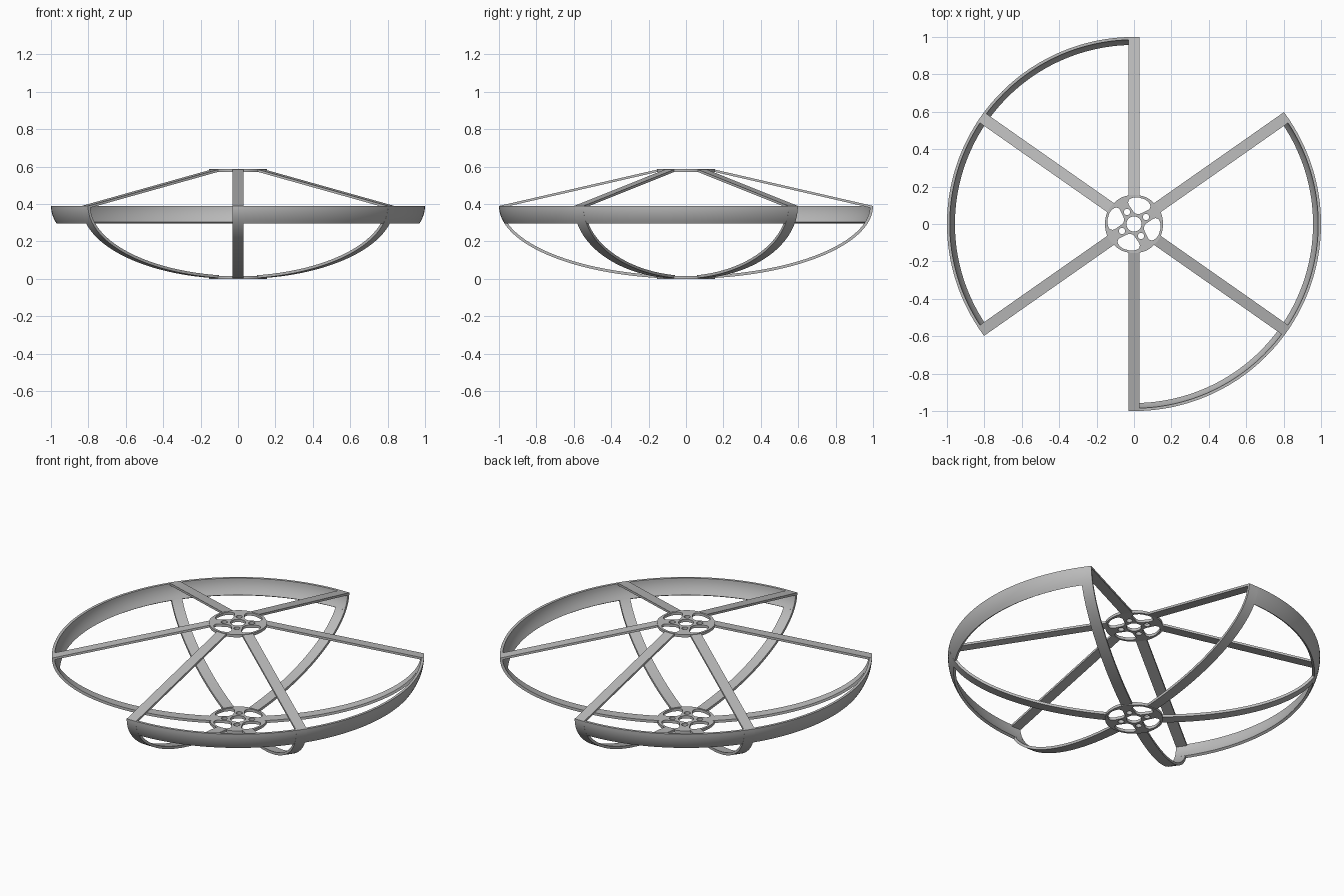
import bpy, bmesh
from math import sin, cos, pi, radians, degrees, asin, acos
from mathutils import Matrix, Vector

if "Cube" in bpy.data.objects:
    bpy.data.objects.remove(bpy.data.objects["Cube"])

RIM_Z, RIM_LOW, TOP = 0.39, 0.295, 0.587
THICK, HALF_W, HUB_R, HUB_T = 0.015, 0.03, 0.155, 0.016
SPOKES = [35, 90, 145, 215, 270, 325]

grey = bpy.data.materials.new("grey plastic")
grey.use_nodes = True
grey.diffuse_color = (0.5, 0.5, 0.5, 1)
grey.node_tree.nodes["Principled BSDF"].inputs["Base Color"].default_value = (0.5, 0.5, 0.5, 1)


def add_object(name, mesh, angle=30):
    obj = bpy.data.objects.new(name, mesh)
    bpy.context.scene.collection.objects.link(obj)
    mesh.materials.clear()
    mesh.materials.append(grey)
    bpy.ops.object.select_all(action="DESELECT")
    obj.select_set(True)
    bpy.context.view_layer.objects.active = obj
    bpy.ops.object.shade_smooth_by_angle(angle=radians(angle))
    return obj


def loft(name, sections, turn=0):
    """Skin a row of closed cross-sections and cap both ends."""
    bm = bmesh.new()
    rows = [[bm.verts.new(p) for p in s] for s in sections]
    n = len(rows[0])
    for a, b in zip(rows, rows[1:]):
        for i in range(n):
            j = (i + 1) % n
            bm.faces.new((a[i], a[j], b[j], b[i]))
    bm.faces.new(rows[0])
    bm.faces.new(rows[-1])
    bmesh.ops.recalc_face_normals(bm, faces=bm.faces)
    bm.transform(Matrix.Rotation(radians(turn), 4, "Z"))
    mesh = bpy.data.meshes.new(name)
    bm.to_mesh(mesh)
    bm.free()
    return add_object(name, mesh)


def bowl(t):
    """Outer and inner points (radius, height) of the bowl at slope angle t."""
    outer = Vector((cos(t), RIM_Z * (1 - sin(t))))
    normal = Vector((RIM_Z * cos(t), -sin(t))).normalized()
    return outer, outer - normal * THICK


def bar(pairs):
    """Rectangular sections of a flat bar following (outer, inner) pairs."""
    return [[(o.x, -HALF_W, o.y), (o.x, HALF_W, o.y),
             (i.x, HALF_W, i.y), (i.x, -HALF_W, i.y)] for o, i in pairs]


# Straight upper spokes and curved lower ribs
drop = Vector((0, -0.013))
spoke_line = [Vector((0.145, TOP - 0.001)), Vector((0.998, RIM_Z))]
t_end = acos(0.147)
for k, a in enumerate(SPOKES):
    loft(f"upper_spoke_{k + 1}", bar([(p, p + drop) for p in spoke_line]), a)
    loft(f"lower_rib_{k + 1}", bar([bowl(t_end * i / 40) for i in range(41)]), a)

# Two curved rim bands, each joining three spokes
t_low = asin(1 - RIM_LOW / RIM_Z)
pairs = [bowl(t_low * i / 6) for i in range(7)]
profile = [p[0] for p in pairs] + [p[1] for p in reversed(pairs)]
edge = degrees(asin(HALF_W))
for name, start in (("left_rim", 270), ("right_rim", 90)):
    a0, span, steps = start - edge, 125 + 2 * edge, 72
    angles = [radians(a0 + span * i / steps) for i in range(steps + 1)]
    loft(name, [[(p.x * cos(a), p.x * sin(a), p.y) for p in profile] for a in angles])


# Hub plates with a bore, screw holes and rounded cut-outs
def polar(r, deg):
    return (r * cos(radians(deg)), r * sin(radians(deg)), 0)


def outline(curve, points, res):
    spline = curve.splines.new("BEZIER")
    spline.bezier_points.add(len(points) - 1)
    spline.use_cyclic_u = True
    spline.resolution_u = res
    for bp, p in zip(spline.bezier_points, points):
        bp.co = p
        bp.handle_left_type = bp.handle_right_type = "AUTO"


def circle(curve, r, dist=0, deg=0, res=6):
    c = Vector(polar(dist, deg))
    outline(curve, [c + Vector(polar(r, i * 45)) for i in range(8)], res)


def hub(name, z):
    curve = bpy.data.curves.new(name, "CURVE")
    curve.dimensions = "2D"
    curve.fill_mode = "BOTH"
    curve.extrude = HUB_T / 2
    circle(curve, HUB_R, res=8)
    circle(curve, 0.04)
    for q in range(4):
        a = 75 + 90 * q
        circle(curve, 0.017, 0.074, a + 45, 3)
        window = [(0.056, 0), (0.085, 25), (0.125, 29), (0.141, 16),
                  (0.143, 0), (0.141, -16), (0.125, -29), (0.085, -25)]
        outline(curve, [polar(r, a + d) for r, d in window], 5)
    temp = bpy.data.objects.new(name + "_outline", curve)
    bpy.context.scene.collection.objects.link(temp)
    graph = bpy.context.evaluated_depsgraph_get()
    mesh = bpy.data.meshes.new_from_object(temp.evaluated_get(graph))
    bpy.data.objects.remove(temp)
    mesh.name = name
    add_object(name, mesh).location.z = z


hub("upper_hub", TOP - HUB_T / 2)
hub("lower_hub", HUB_T / 2)
